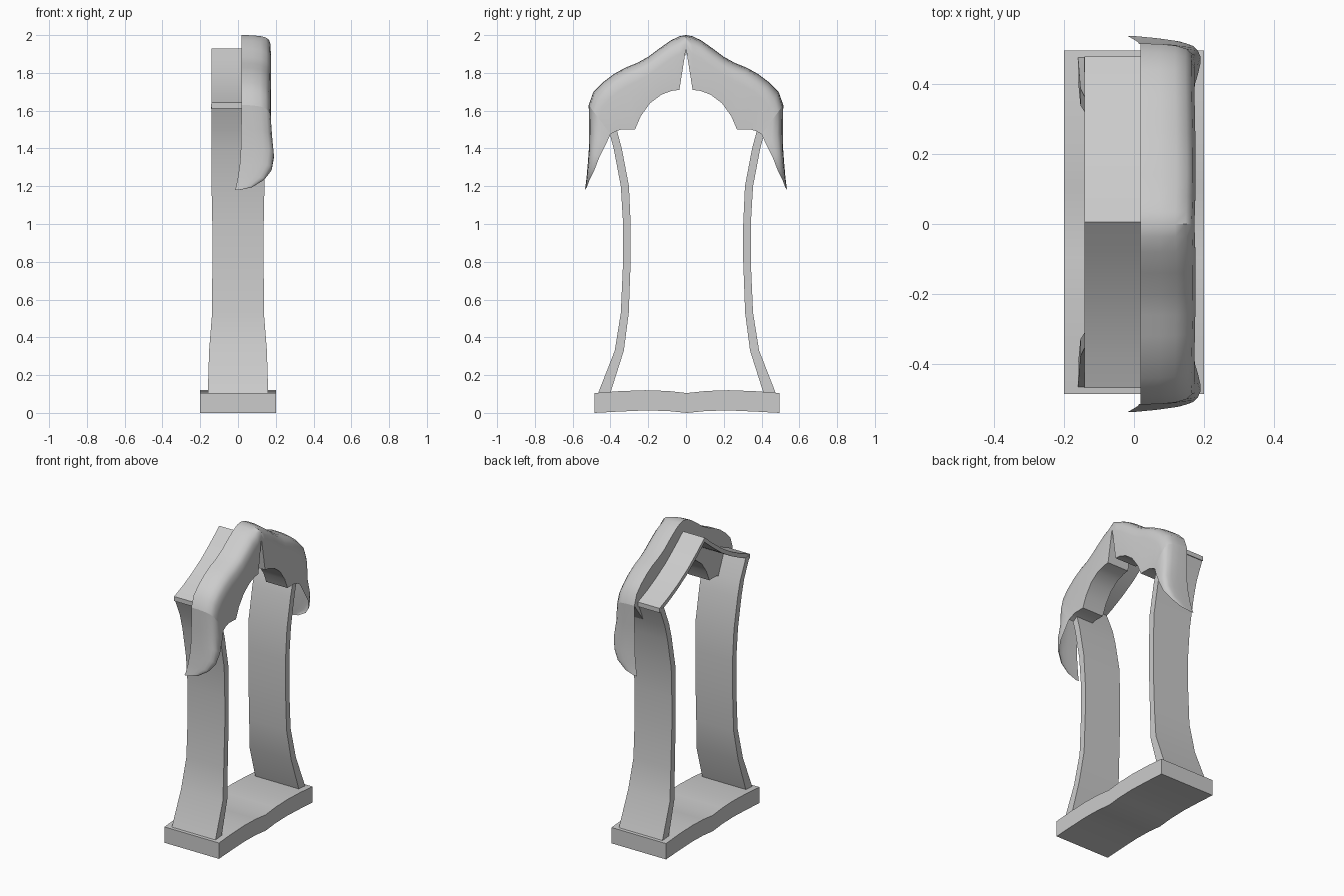
import bpy, bmesh
from mathutils import Vector

if "Cube" in bpy.data.objects:
    bpy.data.objects.remove(bpy.data.objects["Cube"])

OFF = 0.005  # small y offset of the frame relative to the canopy


def finish(name, bm):
    bmesh.ops.remove_doubles(bm, verts=bm.verts, dist=0.0005)
    bmesh.ops.recalc_face_normals(bm, faces=bm.faces)
    me = bpy.data.meshes.new(name)
    bm.to_mesh(me)
    bm.free()
    ob = bpy.data.objects.new(name, me)
    bpy.context.collection.objects.link(ob)
    bpy.ops.object.select_all(action='DESELECT')
    ob.select_set(True)
    bpy.context.view_layer.objects.active = ob
    bpy.ops.object.shade_smooth_by_angle(angle=0.6)
    return ob


def loft(name, sections, caps=True, closed=True):
    """Skin a list of equal-length sections."""
    bm = bmesh.new()
    rings = [[bm.verts.new(p) for p in s] for s in sections]
    n = len(rings[0])
    for a, b in zip(rings, rings[1:]):
        for i in range(n if closed else n - 1):
            j = (i + 1) % n
            bm.faces.new((a[i], a[j], b[j], b[i]))
    if caps:
        bm.faces.new(rings[0])
        bm.faces.new(rings[-1])
    return finish(name, bm)


def strip(name, pts):
    """Curved slab: each point is half width, first (y, z), second (y, z)."""
    return loft(name, [[(-w, *a), (w, *a), (w, *b), (-w, *b)] for w, a, b in pts])


# base slab, gently bowed
base = [(0, .0, .105), (.1, .01, .116), (.22, .013, .12), (.36, .007, .115), (.49, 0, .105)]
base = [(-y, a, b) for y, a, b in base[:0:-1]] + base
strip("base", [(.2, (y + OFF, a), (y + OFF, b)) for y, a, b in base])

# two bowed legs: z, outer y, inner y, half width
leg = [(.10, .472, .407, .16), (.33, .382, .334, .153), (.53, .35, .308, .137),
       (.8, .338, .298, .136), (1.0, .338, .298, .136), (1.2, .35, .307, .14),
       (1.4, .388, .345, .14), (1.5, .415, .372, .14), (1.635, .472, .43, .142)]
for s, name in ((-1, "front_leg"), (1, "back_leg")):
    strip(name, [(w, (s * o + OFF, z), (s * i + OFF, z)) for z, o, i, w in leg])

# thin swept roof slab
roof = [(0, 1.93), (.08, 1.865), (.18, 1.79), (.28, 1.73), (.38, 1.68), (.473, 1.642)]
roof = [(-y, z) for y, z in roof[:0:-1]] + roof
strip("roof", [(.141, (y + OFF, z - .03), (y + OFF, z)) for y, z in roof])

# draped canopy: outer y, z, inner y, z, back x, front x
arch = [(0, 2.0, 0, 1.93, .018, .172), (.035, 1.994, .035, 1.71, .018, .174),
        (.08, 1.972, .075, 1.705, .018, .175), (.14, 1.93, .13, 1.685, .018, .176),
        (.20, 1.885, .19, 1.64, .018, .176), (.26, 1.852, .24, 1.57, .018, .175),
        (.32, 1.828, .27, 1.50, .018, .174), (.38, 1.795, .30, 1.50, .018, .173),
        (.44, 1.75, .345, 1.50, .018, .172), (.49, 1.70, .375, 1.49, .018, .172),
        (.515, 1.63, .40, 1.475, .018, .174)]
tail = [arch[-1], (.514, 1.50, .425, 1.42, .017, .182), (.514, 1.40, .46, 1.35, .015, .19),
        (.52, 1.32, .485, 1.285, .01, .178), (.526, 1.25, .51, 1.235, .0, .14),
        (.532, 1.20, .525, 1.195, -.01, .075), (.536, 1.18, .535, 1.18, -.017, .01)]
# rounded shoulder: x inset, drop towards the inner edge
shoulder = [(.10, .002), (.055, .01), (.025, .025), (.008, .05), (0, .095)]


def section(s, row, soffit):
    ty, tz, iy, iz, x0, x1 = row
    t, i = Vector((0, s * ty, tz)), Vector((0, s * iy, iz))
    d = i - t
    length = max(d.length, 1e-5)
    k = min(1, length / .14)
    pts = [Vector((x0, t.y, t.z))]
    for inset, drop in shoulder:
        p = t + d / length * drop * k
        p.x = max(x0, x1 - inset * min(1, (x1 - x0) / .14))
        pts.append(p)
    pts.append(Vector((x1, i.y, i.z)))
    if soffit:
        pts.append(Vector((x0, i.y, i.z)))
    return pts


both = [section(-1, r, True) for r in arch[:0:-1]] + [section(1, r, True) for r in arch]
canopy = loft("canopy_arch", both)
for s, name in ((-1, "front_canopy_tail"), (1, "back_canopy_tail")):
    loft(name, [section(s, r, False) for r in tail], caps=False, closed=False)
